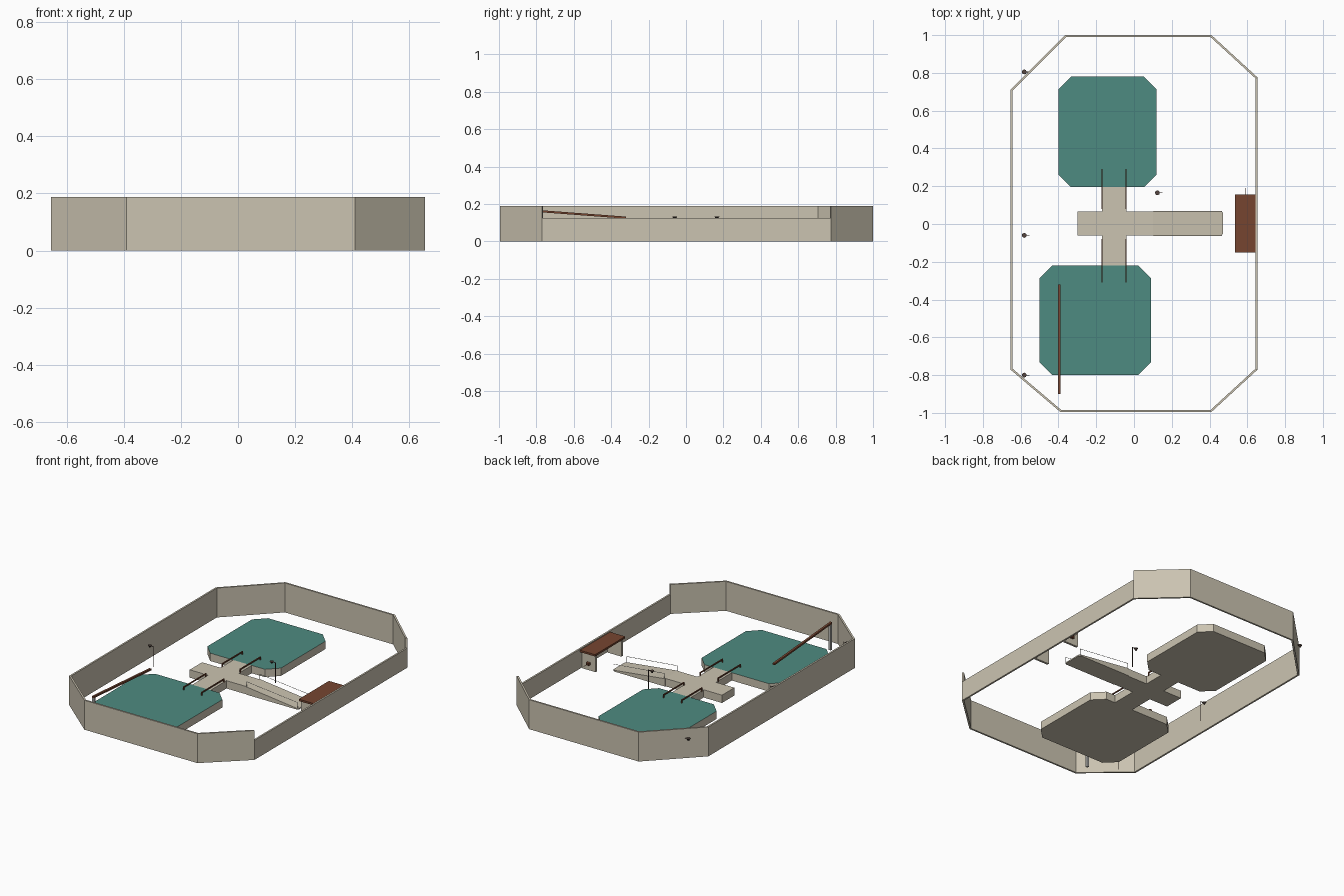
import bpy, bmesh
from mathutils import Vector

cube = bpy.data.objects.get("Cube")
if cube:
    bpy.data.objects.remove(cube, do_unlink=True)


def material(name, rgb):
    m = bpy.data.materials.new(name)
    m.use_nodes = True
    m.diffuse_color = (*rgb, 1)
    m.node_tree.nodes["Principled BSDF"].inputs["Base Color"].default_value = (*rgb, 1)
    return m


stone = material("pale stone", (0.60, 0.55, 0.44))
water = material("teal water", (0.076, 0.26, 0.22))
wood = material("brown wood", (0.18, 0.06, 0.03))
metal = material("grey metal", (0.5, 0.5, 0.48))
dark = material("dark metal", (0.09, 0.06, 0.05))


def finish(name, bm, *mats):
    bmesh.ops.recalc_face_normals(bm, faces=bm.faces)
    mesh = bpy.data.meshes.new(name)
    bm.to_mesh(mesh)
    bm.free()
    for m in mats:
        mesh.materials.append(m)
    ob = bpy.data.objects.new(name, mesh)
    bpy.context.collection.objects.link(ob)
    return ob


def add_prism(bm, outline, z0, z1):
    """Extrude a flat outline upward and return its top face."""
    low = [bm.verts.new((x, y, z0)) for x, y in outline]
    high = [bm.verts.new((x, y, z1)) for x, y in outline]
    bm.faces.new(low[::-1])
    for i in range(len(low)):
        j = (i + 1) % len(low)
        bm.faces.new((low[i], low[j], high[j], high[i]))
    return bm.faces.new(high)


def add_box(bm, lo, hi):
    add_prism(bm, [(lo[0], lo[1]), (hi[0], lo[1]), (hi[0], hi[1]), (lo[0], hi[1])], lo[2], hi[2])


def add_bar(bm, a, b, width, sides=4):
    """Straight bar between two points."""
    a, b = Vector(a), Vector(b)
    d = b - a
    made = bmesh.ops.create_cone(bm, cap_ends=True, segments=sides, radius1=width * 0.7,
                                 radius2=width * 0.7, depth=d.length)["verts"]
    if sides == 4:
        from_z = Vector((0, 0, 1)).rotation_difference(d).to_matrix()
    else:
        from_z = d.to_track_quat("Z", "Y").to_matrix()
    for v in made:
        v.co = from_z @ v.co + (a + b) / 2


def chamfered(x0, x1, y0, y1, c):
    return [(x0 + c, y0), (x1 - c, y0), (x1, y0 + c), (x1, y1 - c),
            (x1 - c, y1), (x0 + c, y1), (x0, y1 - c), (x0, y0 + c)]


def inset(outline, t):
    """Offset a counter-clockwise outline inward by t."""
    pts = [Vector(p) for p in outline]
    result = []
    for i, p in enumerate(pts):
        d1 = (p - pts[i - 1]).normalized()
        d2 = (pts[(i + 1) % len(pts)] - p).normalized()
        n1, n2 = Vector((-d1.y, d1.x)), Vector((-d2.y, d2.x))
        result.append(p + (n1 + n2) * t / (1 + n1.dot(n2)))
    return result


# Enclosing wall, with a lower run along the left side
outer = [(-0.39, -0.995), (0.41, -0.995), (0.655, -0.77), (0.655, 0.775),
         (0.41, 1.0), (-0.365, 1.0), (-0.655, 0.71), (-0.655, -0.77)]
inner = inset(outer, 0.011)
for i in range(8):
    j = (i + 1) % 8
    bm = bmesh.new()
    add_prism(bm, [outer[i], outer[j], inner[j], inner[i]], 0, 0.125 if i == 2 else 0.188)
    finish("low_wall" if i == 2 else f"wall_{i + 1}", bm, stone)

# Pools with stone rims
for name, rect in (("back_pool", (-0.40, 0.12, 0.195, 0.78)),
                   ("front_pool", (-0.50, 0.09, -0.80, -0.22))):
    bm = bmesh.new()
    top = add_prism(bm, chamfered(*rect, 0.067), 0, 0.05)
    bmesh.ops.inset_region(bm, faces=[top], thickness=0.012)
    top.material_index = 1
    finish(name, bm, stone, water)

# Crossing walkways
bm = bmesh.new()
add_prism(bm, [(-0.30, -0.06), (-0.17, -0.06), (-0.17, -0.22), (-0.04, -0.22),
               (-0.04, -0.06), (0.10, -0.06), (0.10, 0.065), (-0.04, 0.065),
               (-0.04, 0.195), (-0.17, 0.195), (-0.17, 0.065), (-0.30, 0.065)], 0, 0.05)
finish("walkway", bm, stone)

# Ramp sloping down from the walkway
bm = bmesh.new()
add_prism(bm, [(0.10, -0.063), (0.46, -0.063), (0.47, -0.053), (0.47, 0.06),
               (0.46, 0.07), (0.10, 0.07)], 0, 0.05)
for v in bm.verts:
    if v.co.z > 0.01 and v.co.x > 0.2:
        v.co.z = 0.008
finish("ramp", bm, stone)

# Thin rails on both sides of the ramp
for name, y in (("right_ramp_rail", -0.061), ("left_ramp_rail", 0.068)):
    bm = bmesh.new()
    a, b = (0.105, y, 0.082), (0.465, y, 0.045)
    add_bar(bm, a, b, 0.002)
    add_bar(bm, (0.105, y, 0.04), a, 0.002)
    add_bar(bm, (0.465, y, 0), b, 0.002)
    finish(name, bm, metal)

# Wooden rails where the walkway meets each pool
for end, y0, y1 in (("front", -0.31, -0.08), ("back", 0.08, 0.29)):
    for side, x in (("right", -0.17), ("left", -0.042)):
        bm = bmesh.new()
        add_box(bm, (x - 0.003, y0, 0.064), (x + 0.003, y1, 0.071))
        for y in (y0, y1 - 0.006):
            add_box(bm, (x - 0.003, y, 0.045), (x + 0.003, y + 0.006, 0.065))
        finish(f"{end}_{side}_pool_rail", bm, wood)

# Sloping board over the front pool, with its post
bm = bmesh.new()
add_box(bm, (-0.403, -0.90, 0.165), (-0.389, -0.32, 0.176))
for v in bm.verts:
    v.co.z -= 0.075 * (v.co.y + 0.90)
finish("sloping_board", bm, wood)
bm = bmesh.new()
add_box(bm, (-0.403, -0.90, 0), (-0.389, -0.886, 0.166))
finish("board_post", bm, metal)

# Bench against the low wall
bm = bmesh.new()
add_box(bm, (0.535, -0.15, 0.108), (0.642, 0.155, 0.12))
finish("bench_top", bm, wood)
for name, y in (("front_bench_leg", -0.135), ("back_bench_leg", 0.125)):
    bm = bmesh.new()
    add_box(bm, (0.542, y, 0), (0.64, y + 0.014, 0.108))
    finish(name, bm, stone)
bm = bmesh.new()
add_box(bm, (0.58, 0.139, 0.036), (0.60, 0.155, 0.052))
add_bar(bm, (0.59, 0.15, 0.044), (0.59, 0.19, 0.044), 0.002)
finish("bench_tap", bm, wood)

# Slim lamps: post, short arm and tapered head
for i, (x, y) in enumerate([(-0.555, 0.805), (-0.555, -0.06), (-0.555, -0.80), (0.15, 0.165)]):
    bm = bmesh.new()
    add_bar(bm, (x, y, 0), (x, y, 0.13), 0.003, 6)
    add_bar(bm, (x, y, 0.128), (x - 0.025, y, 0.128), 0.003, 6)
    head = bmesh.ops.create_cone(bm, cap_ends=True, segments=8, radius1=0.004,
                                 radius2=0.013, depth=0.014)["verts"]
    bmesh.ops.translate(bm, verts=head, vec=(x - 0.026, y, 0.125))
    finish(f"lamp_{i + 1}", bm, dark)
